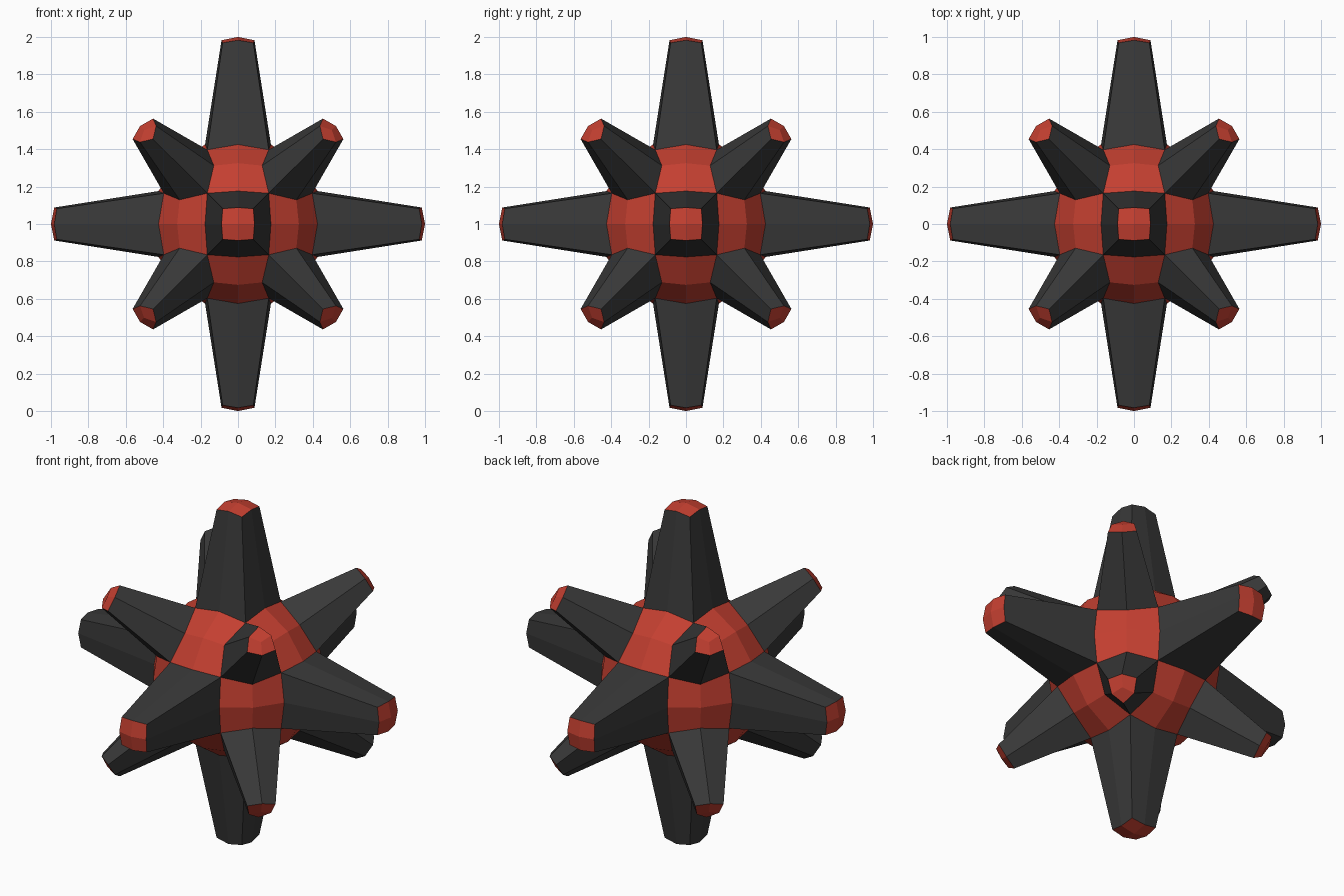
import bpy, bmesh, math
from mathutils import Vector

if "Cube" in bpy.data.objects:
    bpy.data.objects.remove(bpy.data.objects["Cube"])

RADIUS = 0.46


def material(name, rgb):
    m = bpy.data.materials.new(name)
    m.diffuse_color = (*rgb, 1)
    m.use_nodes = True
    m.node_tree.nodes["Principled BSDF"].inputs["Base Color"].default_value = m.diffuse_color
    return m


# Core: cube with a 4 x 4 grid per side, rounded to a ball with even angles
bm = bmesh.new()
bmesh.ops.create_cube(bm, size=2)
bmesh.ops.subdivide_edges(bm, edges=bm.edges[:], cuts=3, use_grid_fill=True)
for v in bm.verts:
    v.co = Vector([math.tan(c * math.pi / 4) for c in v.co]).normalized() * RADIUS

# Sort the cells by direction: side centres, cube corners, and the rest (edge panels)
groups = {}
for f in bm.faces:
    f.material_index = 1
    c = f.calc_center_median()
    big = max(abs(a) for a in c)
    ratio = sorted(abs(a) / big for a in c)
    if ratio[1] < 0.5:
        key = tuple(round(a / big) if abs(a) == big else 0 for a in c)
    elif ratio[0] > 0.5:
        key = tuple(1 if a > 0 else -1 for a in c)
    else:
        continue
    groups.setdefault(key, []).append(f)

# Spikes: 6 along the axes and 8 through the corners, tapered, with red tips
for key, faces in groups.items():
    corner = 0 not in key
    scale, push = (0.47, 0.377) if corner else (0.5, 0.77)
    new = bmesh.ops.extrude_face_region(bm, geom=faces)["geom"]
    old = [f for f in faces if f.is_valid]
    if old:
        bmesh.ops.delete(bm, geom=old, context='FACES')
    tip = [v for v in new if isinstance(v, bmesh.types.BMVert)]
    caps = {f for f in new if isinstance(f, bmesh.types.BMFace)}
    for v in tip:
        v.co = v.co * scale + Vector(key) * push
    for f in {f for v in tip for f in v.link_faces}:
        f.material_index = 1 if f in caps else 0

bmesh.ops.recalc_face_normals(bm, faces=bm.faces[:])
mesh = bpy.data.meshes.new("spiked_ball")
bm.to_mesh(mesh)
bm.free()
mesh.materials.append(material("dark_grey", (0.04, 0.04, 0.04)))
mesh.materials.append(material("red", (0.55, 0.05, 0.03)))
ball = bpy.data.objects.new("spiked_ball", mesh)
ball.location.z = 1
bpy.context.collection.objects.link(ball)
